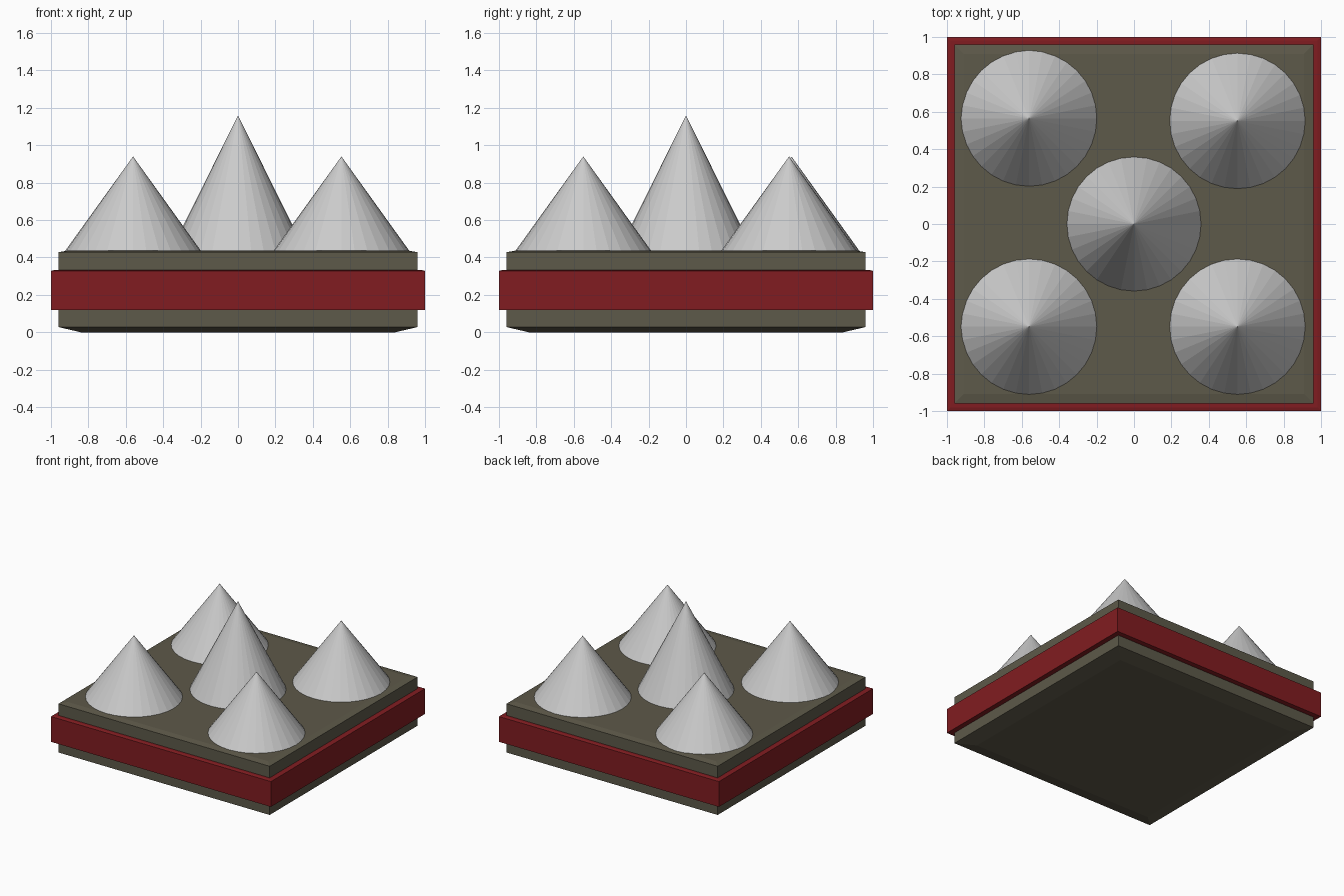
import bpy, bmesh

if "Cube" in bpy.data.objects:
    bpy.data.objects.remove(bpy.data.objects["Cube"])


def material(name, rgb):
    m = bpy.data.materials.new(name)
    m.diffuse_color = (*rgb, 1)
    m.use_nodes = True
    m.node_tree.nodes["Principled BSDF"].inputs["Base Color"].default_value = m.diffuse_color
    return m


def finish(name, bm, mat=None):
    bmesh.ops.recalc_face_normals(bm, faces=bm.faces)
    me = bpy.data.meshes.new(name)
    bm.to_mesh(me)
    bm.free()
    if mat:
        me.materials.append(mat)
    ob = bpy.data.objects.new(name, me)
    bpy.context.collection.objects.link(ob)
    return ob


def square_stack(name, profile, mat):
    """Stack of square rings given as (half width, z), capped at both ends."""
    bm = bmesh.new()
    rings = [[bm.verts.new((sx * h, sy * h, z))
              for sx, sy in ((-1, -1), (1, -1), (1, 1), (-1, 1))]
             for h, z in profile]
    for a, b in zip(rings, rings[1:]):
        for i in range(4):
            j = (i + 1) % 4
            bm.faces.new((a[i], a[j], b[j], b[i]))
    bm.faces.new(rings[0][::-1])
    bm.faces.new(rings[-1])
    return finish(name, bm, mat)


def spike(name, x, y, radius, tip):
    foot = 0.43
    bm = bmesh.new()
    bmesh.ops.create_cone(bm, cap_ends=True, segments=32, radius1=radius,
                          radius2=0, depth=tip - foot)
    ob = finish(name, bm)
    ob.location = (x, y, (tip + foot) / 2)


olive = material("dark_olive", (0.11, 0.10, 0.067))
red = material("dark_red", (0.22, 0.012, 0.015))

# Bevelled base slab
square_stack("base_slab", [(0.84, 0), (0.96, 0.028), (0.96, 0.428), (0.91, 0.437)], olive)

# Band around the slab
square_stack("side_band", [(0.98, 0.118), (1, 0.12), (1, 0.328), (0.98, 0.333)], red)

# Four corner spikes and a taller centre one
for name, x, y in (("back_left", -0.561, 0.564), ("back_right", 0.553, 0.551),
                   ("front_left", -0.561, -0.549), ("front_right", 0.553, -0.549)):
    spike(name + "_spike", x, y, 0.367, 0.94)
spike("centre_spike", 0, 0, 0.362, 1.16)
